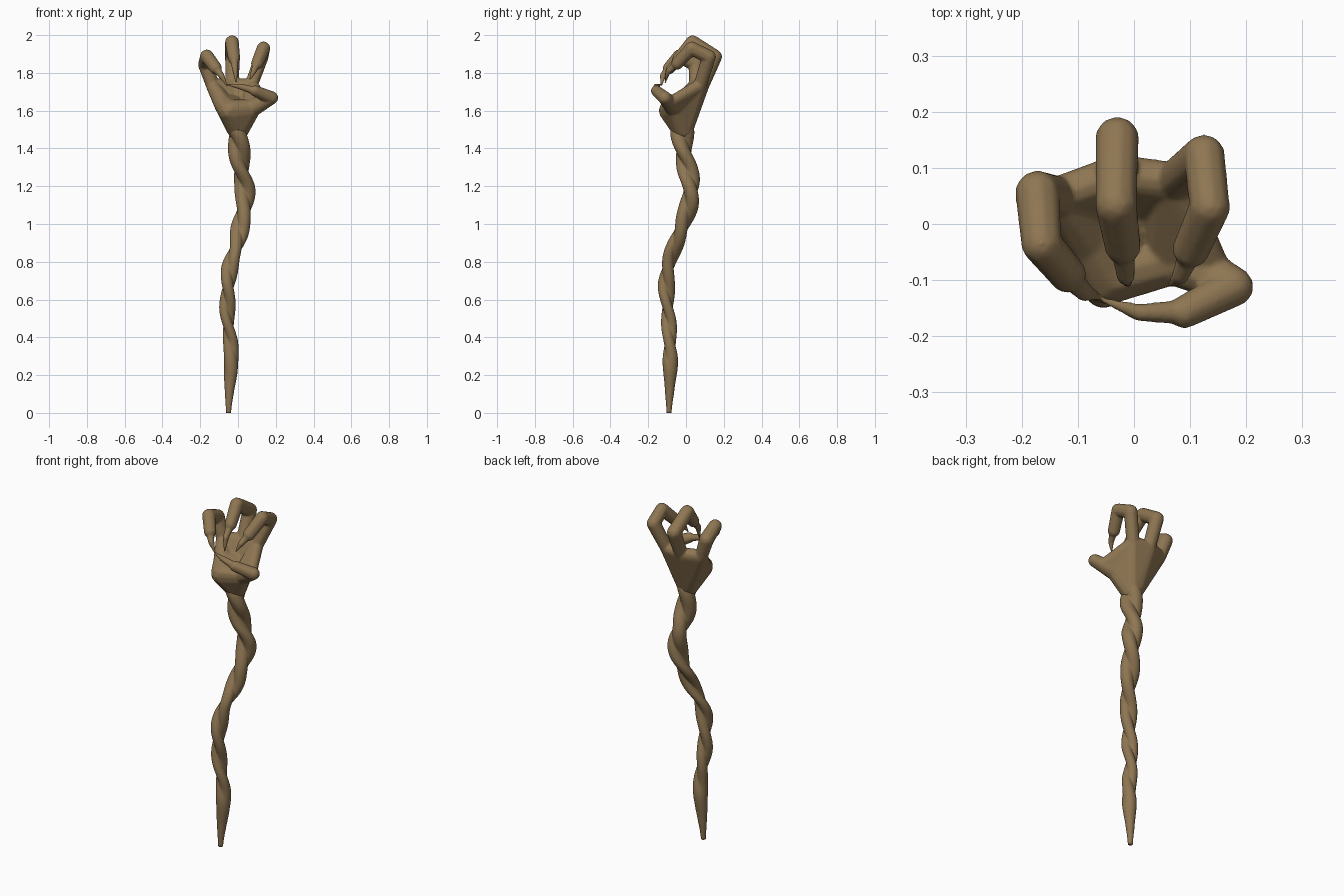
import bpy, bmesh, math
from mathutils import Vector

if "Cube" in bpy.data.objects:
    bpy.data.objects.remove(bpy.data.objects["Cube"])

wood = bpy.data.materials.new("brown wood")
wood.diffuse_color = (0.27, 0.18, 0.085, 1)
wood.use_nodes = True
wood.node_tree.nodes["Principled BSDF"].inputs["Base Color"].default_value = wood.diffuse_color


def finish(bm, name):
    me = bpy.data.meshes.new(name)
    bmesh.ops.recalc_face_normals(bm, faces=bm.faces)
    bm.to_mesh(me)
    bm.free()
    ob = bpy.data.objects.new(name, me)
    bpy.context.collection.objects.link(ob)
    me.materials.append(wood)
    for p in me.polygons:
        p.use_smooth = True
    return ob


def catmull(pts, z):
    """Smooth interpolation of rows keyed by their first value."""
    i = max(k for k in range(len(pts) - 1) if pts[k][0] <= z)
    p = [pts[min(max(i + k, 0), len(pts) - 1)] for k in (-1, 0, 1, 2)]
    t = (z - p[1][0]) / (p[2][0] - p[1][0])
    return [0.5 * (2 * b + (c - a) * t + (2 * a - 5 * b + 4 * c - d) * t * t
                   + (3 * b - a - 3 * c + d) * t ** 3) for a, b, c, d in zip(*p)][1:]


# Twisted shaft: two-lobed section (two fused strands) turning up a wavy spine
# rows: z, x, y, strand radius, strand offset
SPINE = [(0, -.05, -.09, .013, 0), (.1, -.046, -.087, .023, 0), (.25, -.037, -.083, .036, .004),
         (.36, -.038, -.085, .029, .011), (.5, -.055, -.092, .027, .015),
         (.6, -.055, -.1, .028, .016), (.7, -.05, -.103, .03, .016),
         (.8, -.037, -.088, .03, .016), (.9, -.002, -.053, .032, .017),
         (1.0, .015, -.015, .034, .018), (1.1, .035, .015, .036, .018),
         (1.2, .035, .025, .037, .019), (1.3, .014, .006, .038, .02),
         (1.4, .006, -.015, .04, .02), (1.5, .0, -.02, .044, .02), (1.6, 0, -.02, .044, .018)]
bm = bmesh.new()
N, STEPS = 40, 160
rings = []
for s in range(STEPS):
    z = 1.56 * s / (STEPS - 1)
    x, y, r, d = catmull(SPINE, z)
    twist = -(z - 1.38) / 0.205 * math.pi
    ring = []
    for k in range(N):
        a = 2 * math.pi * k / N
        rad = d * abs(math.cos(a)) + math.sqrt(r * r - (d * math.sin(a)) ** 2)
        ring.append(bm.verts.new((x + rad * math.cos(a + twist), y + rad * math.sin(a + twist), z)))
    rings.append(ring)
for lo, hi in zip(rings, rings[1:]):
    for k in range(N):
        bm.faces.new((lo[k], lo[(k + 1) % N], hi[(k + 1) % N], hi[k]))
bm.faces.new(rings[0])
bm.faces.new(rings[-1])
finish(bm, "twisted_shaft")


def hull(bm, *balls):
    """Convex skin around a few balls (x, y, z, radius)."""
    tmp = bmesh.new()
    for x, y, z, r in balls:
        geo = bmesh.ops.create_icosphere(tmp, subdivisions=2, radius=r)
        bmesh.ops.translate(tmp, verts=geo["verts"], vec=(x, y, z))
    res = bmesh.ops.convex_hull(tmp, input=tmp.verts)
    junk = {e for e in res["geom_interior"] + res["geom_unused"] if isinstance(e, bmesh.types.BMVert)}
    bmesh.ops.delete(tmp, geom=list(junk), context='VERTS')
    me = bpy.data.meshes.new("tmp")
    tmp.to_mesh(me)
    tmp.free()
    bm.from_mesh(me)
    bpy.data.meshes.remove(me)


def chain(bm, balls):
    for a, b in zip(balls, balls[1:]):
        hull(bm, a, b)


bm = bmesh.new()
# Palm: wedges fanning from wrist to knuckles, heel and thumb base
wrist = (.0, -.018, 1.5, .058)
k_index = (.07, .075, 1.735, .036)
k_middle = (-.03, .088, 1.735, .037)
k_ring = (-.135, .05, 1.735, .036)
heel = (-.045, -.085, 1.6, .06)
thumb_base = (.07, -.06, 1.61, .05)
side = (-.08, -.03, 1.64, .05)
hull(bm, wrist, k_index, k_middle)
hull(bm, wrist, k_middle, k_ring)
hull(bm, wrist, k_ring, side)
hull(bm, wrist, heel, side)
hull(bm, wrist, heel, thumb_base)
hull(bm, wrist, thumb_base, k_index)
hull(bm, heel, side, (0, .03, 1.64, .04))
hull(bm, thumb_base, k_index, (.14, -.075, 1.65, .03))

# Fingers: knuckle, two joints, fingertip
chain(bm, [k_index, (.125, .122, 1.885, .038), (.135, .03, 1.93, .037), (.102, -.045, 1.85, .034)])
chain(bm, [k_middle, (-.03, .152, 1.885, .04), (-.032, .035, 1.962, .038), (-.02, -.04, 1.875, .033)])
chain(bm, [k_ring, (-.172, .055, 1.845, .041), (-.165, -.035, 1.888, .037), (-.118, -.09, 1.825, .034)])
chain(bm, [thumb_base, (.178, -.112, 1.668, .036), (.09, -.157, 1.705, .03)])

# Claws: curved tapering hooks
chain(bm, [(.102, -.045, 1.85, .023), (.083, -.092, 1.81, .016), (.063, -.11, 1.765, .005)])
chain(bm, [(-.02, -.04, 1.875, .023), (-.015, -.092, 1.82, .017), (-.01, -.11, 1.75, .005)])
chain(bm, [(-.118, -.09, 1.825, .023), (-.088, -.122, 1.785, .017), (-.06, -.13, 1.735, .005)])
chain(bm, [(.09, -.157, 1.705, .023), (.01, -.158, 1.728, .016), (-.055, -.136, 1.738, .005)])

# Fuse everything into one smooth hand
hand = finish(bm, "clawed_hand")
rm = hand.modifiers.new("fuse", 'REMESH')
rm.mode = 'VOXEL'
rm.voxel_size = 0.005
rm.use_smooth_shade = True
sm = hand.modifiers.new("soften", 'SMOOTH')
sm.factor = 0.5
sm.iterations = 8
